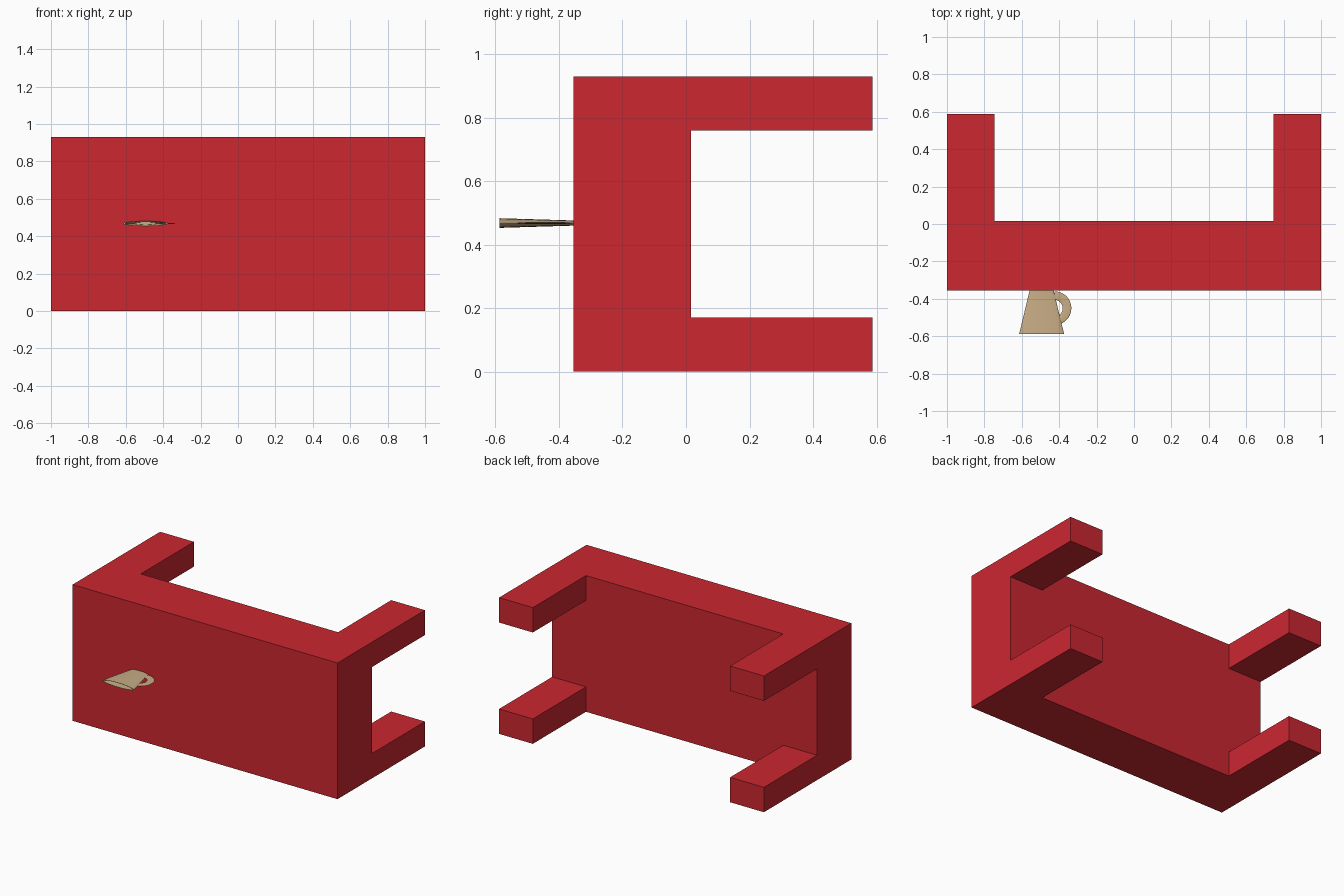
import bpy, bmesh
from math import sin, cos, pi, radians
from mathutils import Matrix, Vector

if "Cube" in bpy.data.objects:
    bpy.data.objects.remove(bpy.data.objects["Cube"])


def material(name, color):
    m = bpy.data.materials.new(name)
    m.diffuse_color = color
    m.use_nodes = True
    m.node_tree.nodes["Principled BSDF"].inputs["Base Color"].default_value = m.diffuse_color
    return m


def finish(bm, name, mat, smooth=False):
    bmesh.ops.recalc_face_normals(bm, faces=bm.faces)
    me = bpy.data.meshes.new(name)
    bm.to_mesh(me)
    bm.free()
    me.materials.append(mat)
    ob = bpy.data.objects.new(name, me)
    bpy.context.collection.objects.link(ob)
    if smooth:
        bpy.context.view_layer.objects.active = ob
        ob.select_set(True)
        bpy.ops.object.shade_smooth_by_angle(angle=radians(35))
        ob.select_set(False)
    return ob


def skin(bm, rings, loop=False):
    # bridge rings of vertices with quads
    rings = [[bm.verts.new(p) for p in r] for r in rings]
    n = len(rings[0])
    for a, b in zip(rings, rings[1:]):
        for i in range(n):
            j = (i + 1) % n
            bm.faces.new((a[i], a[j], b[j], b[i]))
    bm.faces.new(rings[0])
    bm.faces.new(rings[-1])


red = material("table_red", (0.6, 0.02, 0.03, 1))
tan = material("mug_tan", (0.58, 0.42, 0.24, 1))

# Table on its side: thick slab, corner faces extruded into legs
H, FRONT, BACK, LEG_END = 0.93, -0.355, 0.015, 0.588
LEG_W, LEG_H = 0.255, 0.17
bm = bmesh.new()
bmesh.ops.create_cube(bm, size=1, matrix=Matrix.Translation((0, (FRONT + BACK) / 2, H / 2))
                      @ Matrix.Diagonal((2, BACK - FRONT, H, 1)))
for co, no in (((LEG_W - 1, 0, 0), (1, 0, 0)), ((1 - LEG_W, 0, 0), (1, 0, 0)),
               ((0, 0, LEG_H), (0, 0, 1)), ((0, 0, H - LEG_H), (0, 0, 1))):
    bmesh.ops.bisect_plane(bm, geom=bm.verts[:] + bm.edges[:] + bm.faces[:],
                           plane_co=co, plane_no=no)
corners = []
for f in bm.faces:
    c = f.calc_center_median()
    if c.y > BACK - 1e-4 and abs(c.x) > 1 - LEG_W and abs(c.z - H / 2) > H / 2 - LEG_H:
        corners.append(f)
new = bmesh.ops.extrude_face_region(bm, geom=corners)["geom"]
bmesh.ops.delete(bm, geom=[f for f in corners if f.is_valid], context='FACES_ONLY')
bmesh.ops.translate(bm, verts=[v for v in new if isinstance(v, bmesh.types.BMVert)],
                    vec=(0, LEG_END - BACK, 0))
finish(bm, "table", red)

# Flattened mug: hollow tapered cup opening towards the front
CX, CZ, FLAT, N = -0.494, 0.468, 0.127, 48
profile = [(0.064, -0.355), (0.12, -0.588), (0.109, -0.588), (0.057, -0.372)]
bm = bmesh.new()
skin(bm, [[Vector((CX + r * cos(2 * pi * i / N), y, CZ + FLAT * r * sin(2 * pi * i / N)))
           for i in range(N)] for r, y in profile])
finish(bm, "mug_cup", tan, True)

# Mug handle: flattened arc tube
bm = bmesh.new()
rings = []
for k in range(25):
    a = radians(-80 + 170 * k / 24)
    ring = []
    for i in range(16):
        t = 2 * pi * i / 16
        r = 0.067 + 0.023 * cos(t)
        ring.append(Vector((-0.425 + r * cos(a), -0.45 + r * sin(a), CZ + FLAT * 0.023 * sin(t))))
    rings.append(ring)
skin(bm, rings)
finish(bm, "mug_handle", tan, True)
